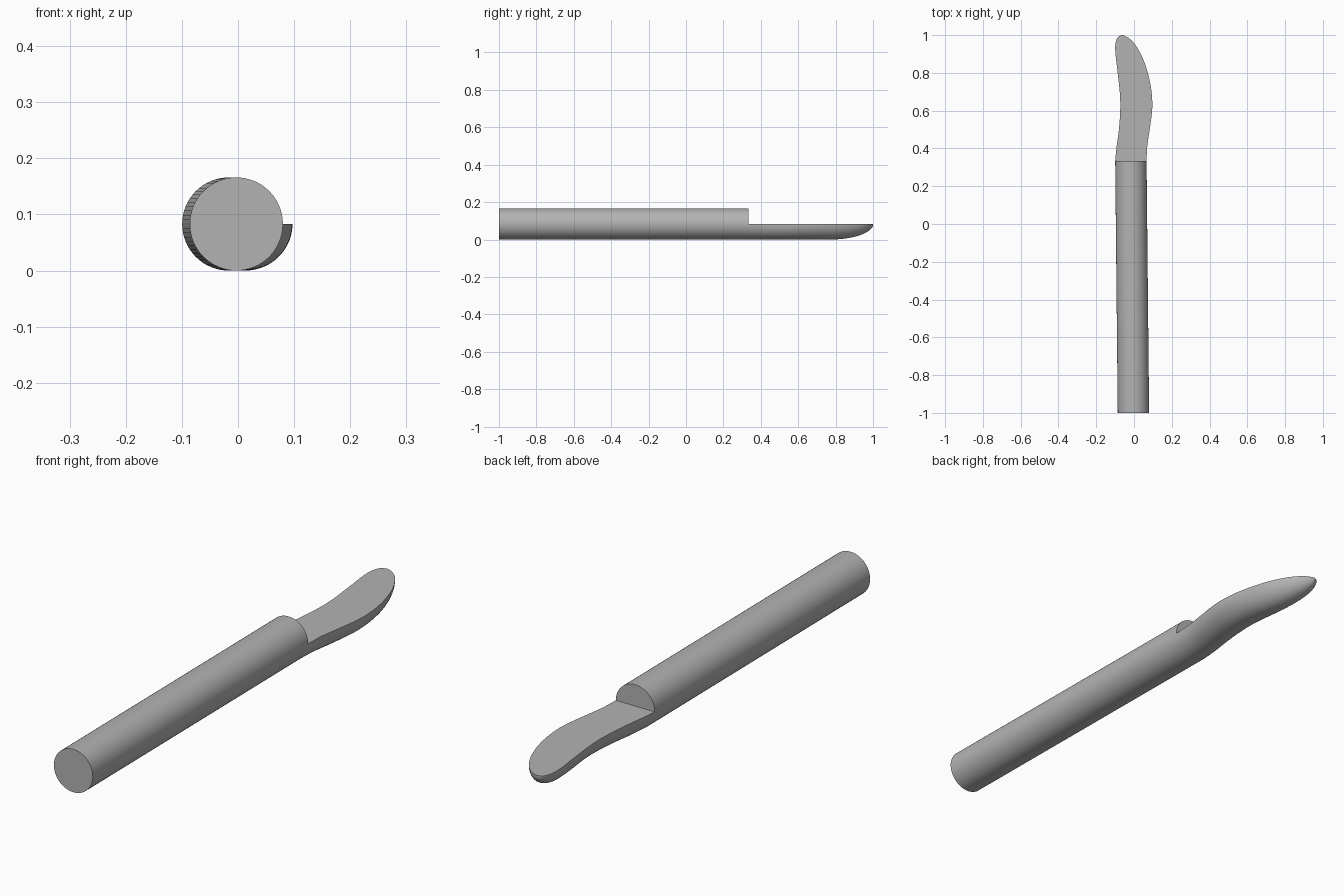
import bpy, bmesh, math
from mathutils import Vector

if "Cube" in bpy.data.objects:
    bpy.data.objects.remove(bpy.data.objects["Cube"])

R = 0.083        # handle radius, also the height of the flat blade face
JOINT = 0.333    # where the handle meets the blade

grey = bpy.data.materials.new("plain grey")
grey.use_nodes = True
grey.diffuse_color = (0.45, 0.45, 0.45, 1)
grey.node_tree.nodes["Principled BSDF"].inputs["Base Color"].default_value = (0.45, 0.45, 0.45, 1)


def loft(name, rings):
    """Skin closed rings of points and cap both ends."""
    bm = bmesh.new()
    loops = [[bm.verts.new(p) for p in ring] for ring in rings]
    n = len(loops[0])
    for a, b in zip(loops, loops[1:]):
        for i in range(n):
            j = (i + 1) % n
            bm.faces.new((a[i], a[j], b[j], b[i]))
    bm.faces.new(loops[0])
    bm.faces.new(loops[-1])
    bmesh.ops.remove_doubles(bm, verts=bm.verts, dist=1e-5)
    bmesh.ops.recalc_face_normals(bm, faces=bm.faces)
    mesh = bpy.data.meshes.new(name)
    bm.to_mesh(mesh)
    bm.free()
    mesh.materials.append(grey)
    obj = bpy.data.objects.new(name, mesh)
    bpy.context.collection.objects.link(obj)
    bpy.ops.object.select_all(action="DESELECT")
    obj.select_set(True)
    bpy.context.view_layer.objects.active = obj
    bpy.ops.object.shade_smooth_by_angle(angle=math.radians(35))
    return obj


def arc(x, y, half_width, depth, start, end, steps):
    """Elliptical arc across the length of the tool."""
    angles = [start + (end - start) * i / steps for i in range(steps + 1)]
    return [(x + half_width * math.cos(a), y, R + depth * math.sin(a)) for a in angles]


def smooth(points, steps=5):
    """Catmull-Rom curve through the given points."""
    p = [points[0] * 2 - points[1]] + points + [points[-1] * 2 - points[-2]]
    out = []
    for a, b, c, d in zip(p, p[1:], p[2:], p[3:]):
        for i in range(steps):
            t = i / steps
            out.append(0.5 * (2 * b + (c - a) * t + (2 * a - 5 * b + 4 * c - d) * t * t
                              + (3 * b - a - 3 * c + d) * t ** 3))
    return out + [points[-1]]


# Handle: round bar leaning slightly sideways
loft("handle", [arc(x, y, R, R, 0, math.tau, 64)[:-1]
                for x, y in ((-0.003, -1), (-0.0165, JOINT))])

# Blade outline stations: distance along, right edge, left edge
outline = [Vector(s) for s in (
    (JOINT, -0.0995, 0.0665), (0.41, -0.092, 0.07), (0.5, -0.08, 0.083),
    (0.6, -0.073, 0.096), (0.68, -0.074, 0.095), (0.76, -0.082, 0.083),
    (0.84, -0.091, 0.061), (0.9, -0.098, 0.036), (0.95, -0.099, 0.006),
    (0.98, -0.091, -0.022), (0.993, -0.081, -0.042), (1.0, -0.067, -0.06))]

# Blade: flat on top, rounded belly that sweeps up to the tip
rings = []
for y, lo, hi in smooth(outline):
    sweep = min(1, max(0, (y - 0.77) / 0.231))
    depth = R * math.sqrt(1 - sweep * sweep)
    rings.append(arc((lo + hi) / 2, y, (hi - lo) / 2, depth, math.pi, math.tau, 32))
loft("blade", rings)
